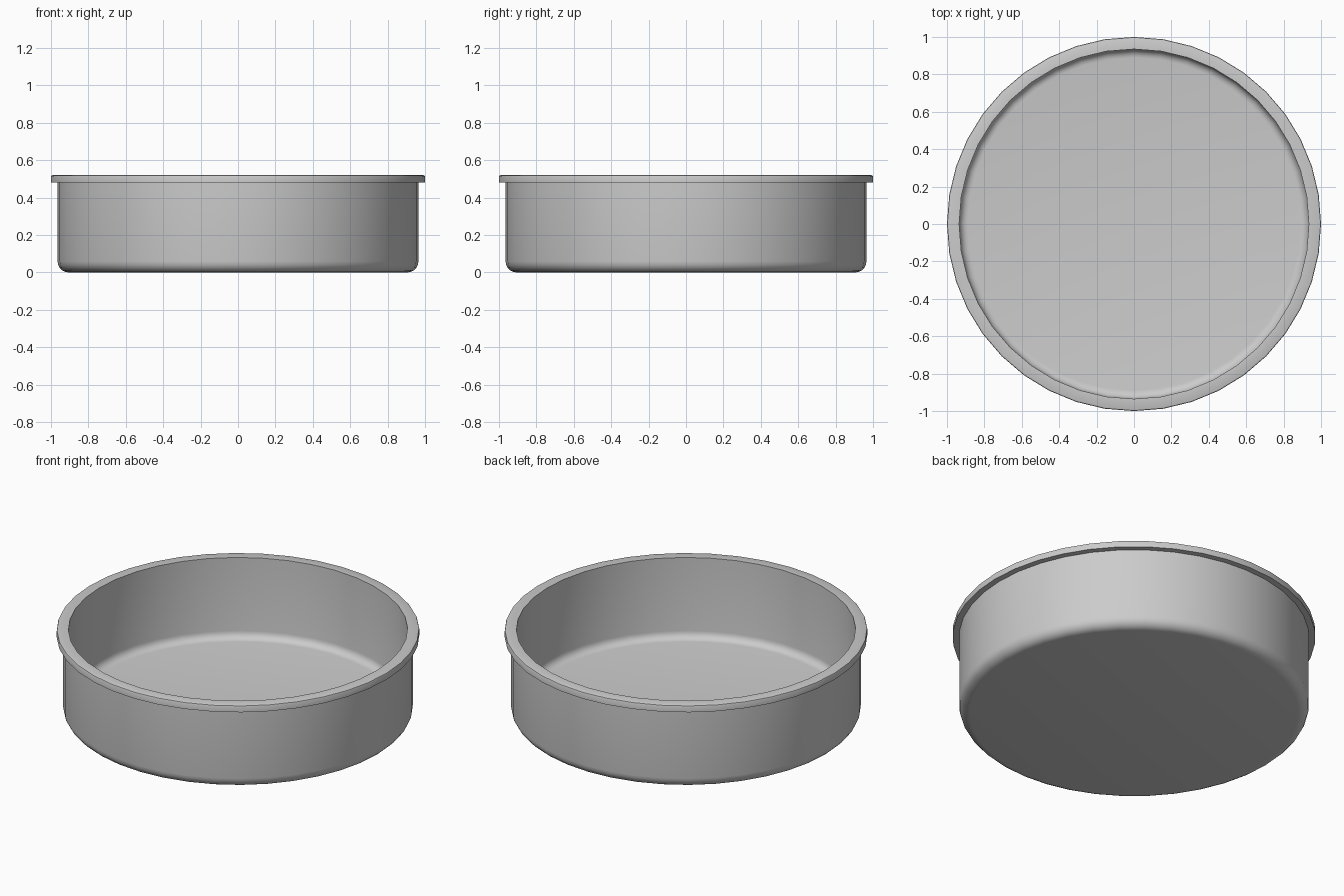
import bpy, bmesh
from math import sin, cos, pi, radians

if "Cube" in bpy.data.objects:
    bpy.data.objects.remove(bpy.data.objects["Cube"])

SEGMENTS = 40


def arc(r, z, rad, a0, a1, n=5):
    """Points of a fillet in the profile plane (radius, height)."""
    return [(r + rad * cos(radians(a0 + (a1 - a0) * i / n)),
             z + rad * sin(radians(a0 + (a1 - a0) * i / n))) for i in range(n + 1)]


def lathe(name, profile):
    """Spin a profile that starts and ends on the z axis."""
    bm = bmesh.new()
    rings = []
    for r, z in profile:
        if r == 0:
            rings.append([bm.verts.new((0, 0, z))] * SEGMENTS)
        else:
            rings.append([bm.verts.new((r * cos(2 * pi * i / SEGMENTS),
                                        r * sin(2 * pi * i / SEGMENTS), z))
                          for i in range(SEGMENTS)])
    for a, b in zip(rings, rings[1:]):
        for i in range(SEGMENTS):
            j = (i + 1) % SEGMENTS
            bm.faces.new(list(dict.fromkeys((a[i], a[j], b[j], b[i]))))
    bmesh.ops.recalc_face_normals(bm, faces=bm.faces)
    mesh = bpy.data.meshes.new(name)
    bm.to_mesh(mesh)
    bm.free()
    obj = bpy.data.objects.new(name, mesh)
    bpy.context.collection.objects.link(obj)
    bpy.context.view_layer.objects.active = obj
    obj.select_set(True)
    bpy.ops.object.shade_smooth_by_angle(angle=radians(30))
    obj.select_set(False)
    return obj


# Round pan: floor, filleted wall, flat overhanging rim, hollow inside
profile = [(0, 0)]
profile += arc(0.905, 0.06, 0.06, -90, 0)          # outer bottom fillet
profile += [(0.965, 0.48), (1.0, 0.48)]            # wall and rim underside
profile += arc(0.992, 0.512, 0.008, 0, 90, 2)      # softened rim edge
profile += [(0.935, 0.52)]                         # flat rim top
profile += arc(0.89, 0.075, 0.045, 0, -90)         # inner fillet
profile += [(0, 0.03)]
lathe("round_pan", profile)
